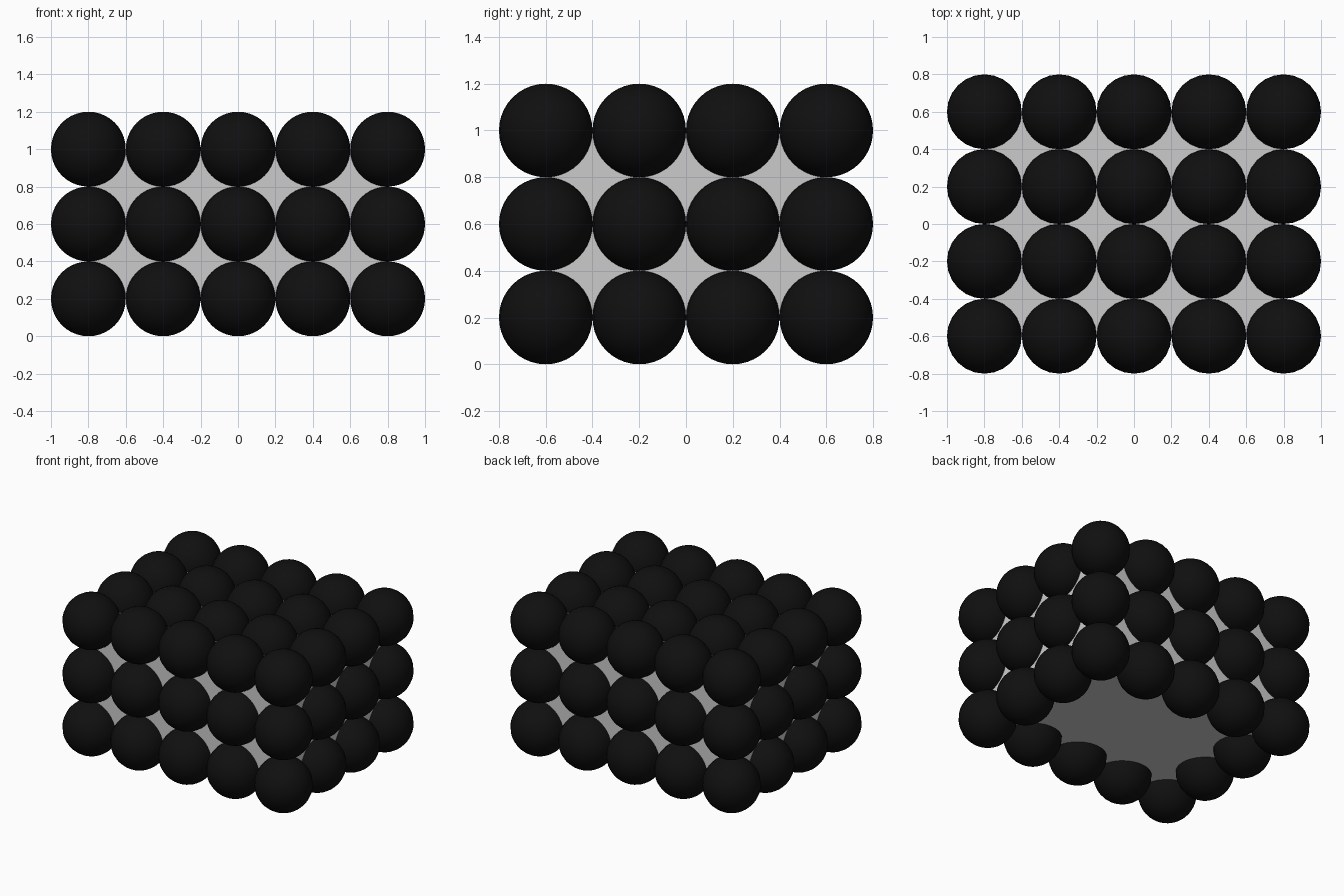
import bpy
import bmesh
from mathutils import Matrix

if "Cube" in bpy.data.objects:
    bpy.data.objects.remove(bpy.data.objects["Cube"])

R = 0.2                 # ball radius
D = 2 * R               # ball spacing
NX, NY, NZ = 5, 4, 3    # balls along each axis

black = bpy.data.materials.new("black")
black.diffuse_color = (0.005, 0.005, 0.005, 1)
black.use_nodes = True
black.node_tree.nodes["Principled BSDF"].inputs["Base Color"].default_value = black.diffuse_color


def make_object(name, bm):
    mesh = bpy.data.meshes.new(name)
    bm.to_mesh(mesh)
    bm.free()
    obj = bpy.data.objects.new(name, mesh)
    bpy.context.collection.objects.link(obj)
    return obj


# Grey core block, its faces passing through the outer ball centres
bm = bmesh.new()
size = ((NX - 1) * D, (NY - 1) * D, (NZ - 1) * D)
bmesh.ops.create_cube(bm, size=1, matrix=Matrix.Translation((0, 0, NZ * R)) @ Matrix.Diagonal((*size, 1)))
make_object("core_block", bm)

# One shared smooth ball mesh
bm = bmesh.new()
bmesh.ops.create_uvsphere(bm, u_segments=24, v_segments=20, radius=R)
for f in bm.faces:
    f.smooth = True
ball_mesh = bpy.data.meshes.new("ball")
bm.to_mesh(ball_mesh)
bm.free()
ball_mesh.materials.append(black)

# Balls over the four sides and the top; the underside is left open
for k in range(NZ):
    for j in range(NY):
        for i in range(NX):
            on_side = i in (0, NX - 1) or j in (0, NY - 1)
            if on_side or k == NZ - 1:
                ball = bpy.data.objects.new(f"ball_{i}_{j}_{k}", ball_mesh)
                ball.location = ((i - (NX - 1) / 2) * D, (j - (NY - 1) / 2) * D, R + k * D)
                bpy.context.collection.objects.link(ball)
